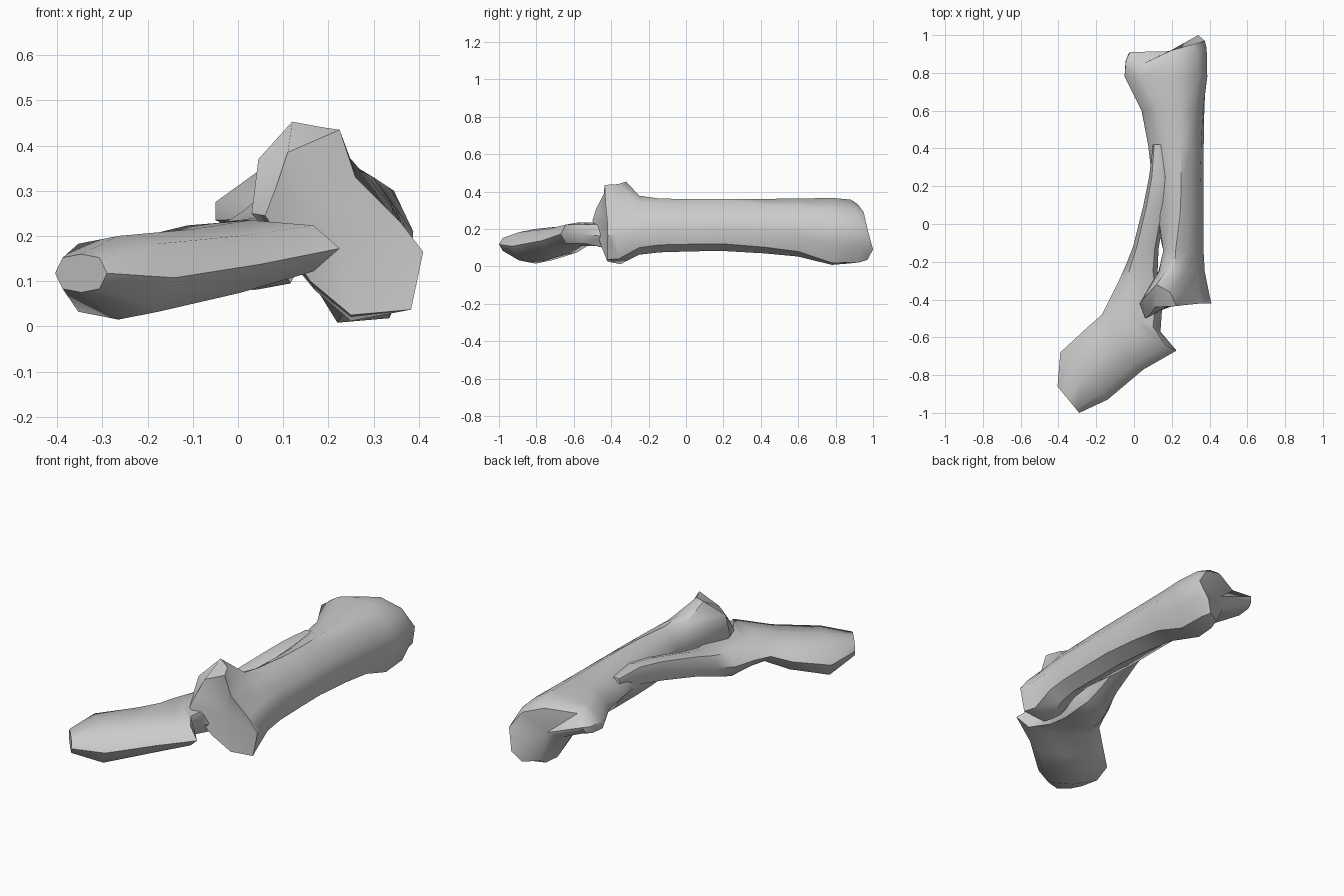
import bpy, bmesh, math
from mathutils import Vector

if "Cube" in bpy.data.objects:
    bpy.data.objects.remove(bpy.data.objects["Cube"])


def loft(name, rings, start_push=0.0, end_push=0.0):
    """Skin a list of equal-length point rings and close both ends with a fan."""
    bm = bmesh.new()
    loops = [[bm.verts.new(p) for p in r] for r in rings]
    n = len(loops[0])
    for a, b in zip(loops, loops[1:]):
        for i in range(n):
            j = (i + 1) % n
            bm.faces.new((a[i], a[j], b[j], b[i]))
    for loop, push in ((loops[0], start_push), (loops[-1], end_push)):
        c = sum((v.co for v in loop), Vector()) / n
        hub = bm.verts.new(c + Vector((0, push, 0)))
        for i in range(n):
            bm.faces.new((hub, loop[i], loop[(i + 1) % n]))
    bmesh.ops.recalc_face_normals(bm, faces=bm.faces)
    me = bpy.data.meshes.new(name)
    bm.to_mesh(me)
    bm.free()
    ob = bpy.data.objects.new(name, me)
    bpy.context.collection.objects.link(ob)
    bpy.context.view_layer.objects.active = ob
    ob.select_set(True)
    bpy.ops.object.shade_smooth_by_angle(angle=math.radians(48))
    ob.select_set(False)
    return ob


# Main shaft: (x, z) profiles blended along y
FRONT = [(.06, .245), (.085, .31), (.11, .385), (.225, .435), (.26, .33),
         (.36, .23), (.41, .165), (.383, .037), (.25, .025), (.16, .10)]
BACK = [(.03, .25), (.045, .37), (.12, .453), (.19, .44), (.26, .34),
        (.345, .24), (.40, .165), (.36, .04), (.25, .012), (.17, .08)]
NECK = [(.155, .21), (.155, .27), (.18, .335), (.22, .362), (.28, .34),
        (.34, .27), (.368, .20), (.35, .115), (.28, .075), (.19, .13)]
MID = [(.10, .24), (.12, .29), (.19, .335), (.25, .36), (.30, .33),
       (.35, .26), (.367, .20), (.35, .12), (.27, .082), (.15, .14)]
FAR = [(-.05, .235), (-.05, .275), (.04, .34), (.24, .366), (.345, .30),
       (.388, .21), (.38, .12), (.335, .018), (.22, .008), (.12, .17)]
END = [(-.03, .25), (-.02, .28), (.05, .315), (.20, .33), (.31, .29),
       (.375, .20), (.34, .09), (.30, .035), (.22, .04), (.13, .17)]


def blend(a, b, t, ys):
    return [(p[0] + (q[0] - p[0]) * t, y, p[1] + (q[1] - p[1]) * t)
            for p, q, y in zip(a, b, ys)]


flat = lambda y: [y] * 10
front_y = [-.50, -.48, -.44, -.435, -.43, -.42, -.42, -.42, -.42, -.45]
back_y = [-.42, -.40, -.32, -.36, -.37, -.38, -.38, -.36, -.35, -.38]
end_y = [.90, .91, .85, .92, .95, .97, 1.0, .97, .92, .86]
shaft = [blend(FRONT, BACK, 0, front_y),
         blend(BACK, NECK, 0, back_y),
         blend(BACK, NECK, .8, flat(-.25)),
         blend(NECK, MID, 0, flat(-.14)),
         blend(NECK, MID, .8, flat(.05)),
         blend(MID, FAR, 0, flat(.20)),
         blend(MID, FAR, .17, flat(.42)),
         blend(MID, FAR, .40, flat(.60)),
         blend(MID, FAR, 1, flat(.78)),
         blend(FAR, END, .25, [min(y - .04, .93) for y in end_y]),
         blend(END, END, 0, end_y)]
loft("main_bone_shaft", shaft, start_push=.03, end_push=-.01)

# Slender second bone: left (x, y), right (x, y), top z and bottom z per section
stations = [(-.405, -.86, -.29, -1.0, .16, .075),
            (-.39, -.68, -.14, -.93, .20, .015),
            (-.25, -.55, .05, -.77, .215, .06),
            (-.17, -.48, .225, -.67, .235, .11),
            (-.13, -.40, .14, -.57, .235, .11),
            (-.08, -.30, .15, -.43, .24, .08),
            (-.04, -.21, .125, -.25, .25, .11),
            (-.005, -.12, .13, -.13, .27, .14),
            (.05, .10, .17, .10, .315, .19),
            (.08, .25, .18, .25, .335, .22),
            (.10, .42, .15, .42, .325, .28)]
second = []
for lx, ly, rx, ry, top, bottom in stations:
    ring = []
    for i in range(8):
        a = math.tau * i / 8
        u = .5 + .5 * math.cos(a)
        w = max(-1, min(1, 1.15 * math.sin(a)))
        ring.append((lx + (rx - lx) * u, ly + (ry - ly) * u,
                     (top + bottom) / 2 + (top - bottom) / 2 * w))
    second.append(ring)
loft("second_bone", second)
